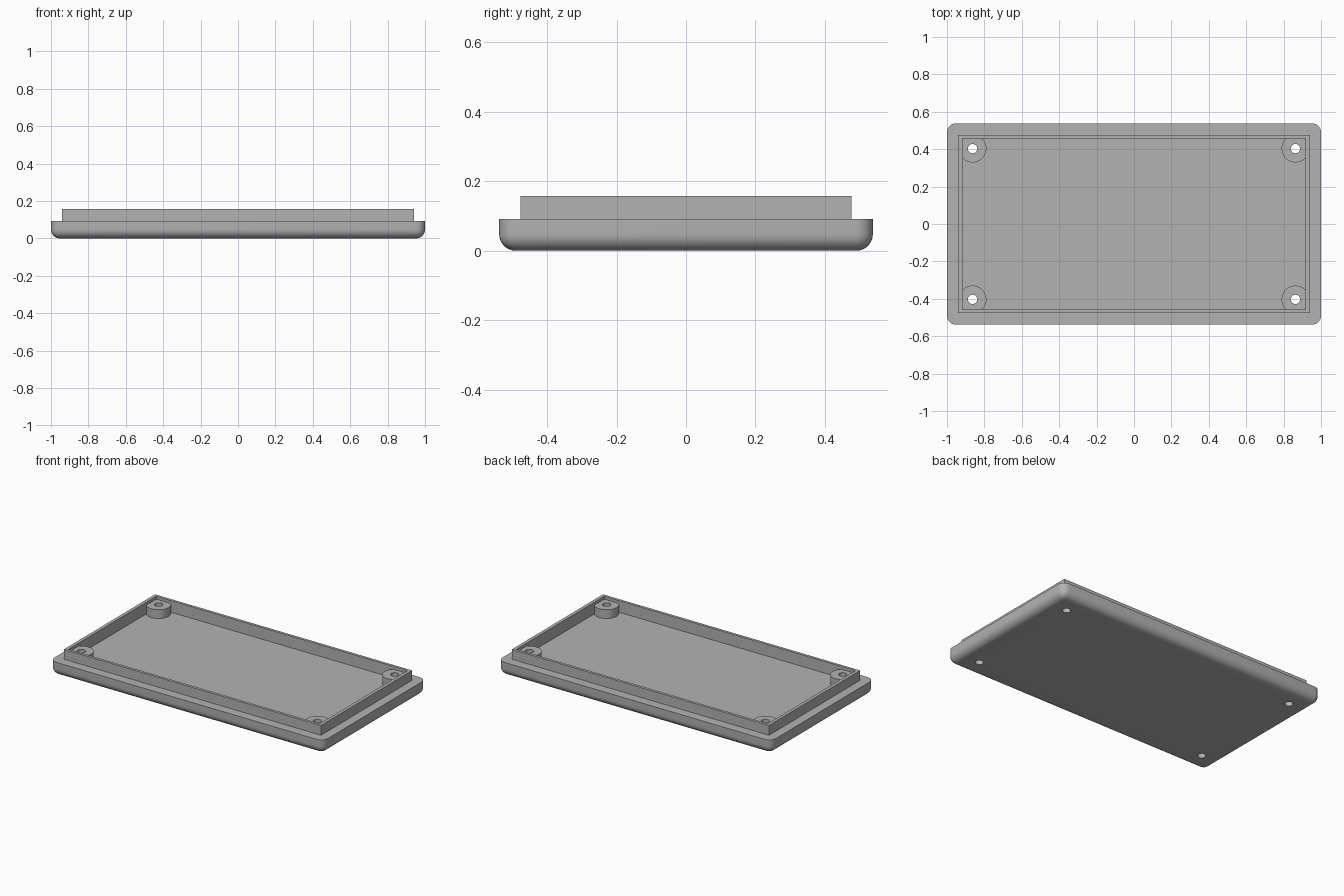
import bpy, bmesh, math
from mathutils import Matrix

if "Cube" in bpy.data.objects:
    bpy.data.objects.remove(bpy.data.objects["Cube"], do_unlink=True)

HALF_X, HALF_Y = 1.0, 0.538      # tray outline
LEDGE_Z, RIM_Z = 0.092, 0.157    # ledge and lip heights
FLOOR_Z, BOSS_Z = 0.08, 0.138    # inner floor and screw post heights
IN_X, IN_Y = 0.918, 0.458        # inside of the lip
ROUND = 0.048
POST_X, POST_Y = 0.863, 0.403

grey = bpy.data.materials.new("grey plastic")
grey.use_nodes = True
grey.diffuse_color = (0.45, 0.45, 0.45, 1)
grey.node_tree.nodes["Principled BSDF"].inputs["Base Color"].default_value = (0.45, 0.45, 0.45, 1)


def finish(name, bm):
    bmesh.ops.recalc_face_normals(bm, faces=bm.faces)
    mesh = bpy.data.meshes.new(name)
    bm.to_mesh(mesh)
    bm.free()
    mesh.materials.append(grey)
    obj = bpy.data.objects.new(name, mesh)
    bpy.context.collection.objects.link(obj)
    return obj


def box(name, hx, hy, z0, z1, radius=0):
    bm = bmesh.new()
    bmesh.ops.create_cube(bm, size=1)
    for v in bm.verts:
        v.co = (v.co.x * 2 * hx, v.co.y * 2 * hy, z1 if v.co.z > 0 else z0)
    if radius:
        # round every edge except those around the top
        edges = [e for e in bm.edges if min(v.co.z for v in e.verts) < z1 - 0.001]
        bmesh.ops.bevel(bm, geom=edges, offset=radius, segments=8,
                        profile=0.5, affect='EDGES')
    return finish(name, bm)


def posts(name, radius, z0, z1):
    bm = bmesh.new()
    for sx in (-1, 1):
        for sy in (-1, 1):
            bmesh.ops.create_cone(
                bm, cap_ends=True, segments=48, radius1=radius, radius2=radius,
                depth=z1 - z0,
                matrix=Matrix.Translation((sx * POST_X, sy * POST_Y, (z0 + z1) / 2)))
    return finish(name, bm)


def combine(obj, other, operation, keep=False):
    mod = obj.modifiers.new(operation.lower(), 'BOOLEAN')
    mod.operation, mod.object, mod.solver = operation, other, 'EXACT'
    bpy.context.view_layer.objects.active = obj
    bpy.ops.object.modifier_apply(modifier=mod.name)
    if not keep:
        bpy.data.objects.remove(other, do_unlink=True)


# Rounded tray with a raised lip
tray = box("tray", HALF_X, HALF_Y, 0, LEDGE_Z, ROUND)
combine(tray, box("lip", 0.94, 0.476, 0.06, RIM_Z), 'UNION')
combine(tray, box("cavity_cutter", IN_X, IN_Y, FLOOR_Z, 0.3), 'DIFFERENCE')

# Screw posts trimmed flush with the inner walls
screw_posts = posts("screw_posts", 0.074, 0.06, BOSS_Z)
combine(screw_posts, box("trim", IN_X, IN_Y, 0.03, 0.3), 'INTERSECT')
combine(tray, screw_posts, 'UNION')

# Through holes
combine(tray, posts("hole_cutter", 0.025, -0.1, 0.3), 'DIFFERENCE')

# Smooth curves, keep corners crisp
bpy.ops.object.select_all(action='DESELECT')
tray.select_set(True)
bpy.context.view_layer.objects.active = tray
bpy.ops.object.shade_smooth_by_angle(angle=math.radians(30))
